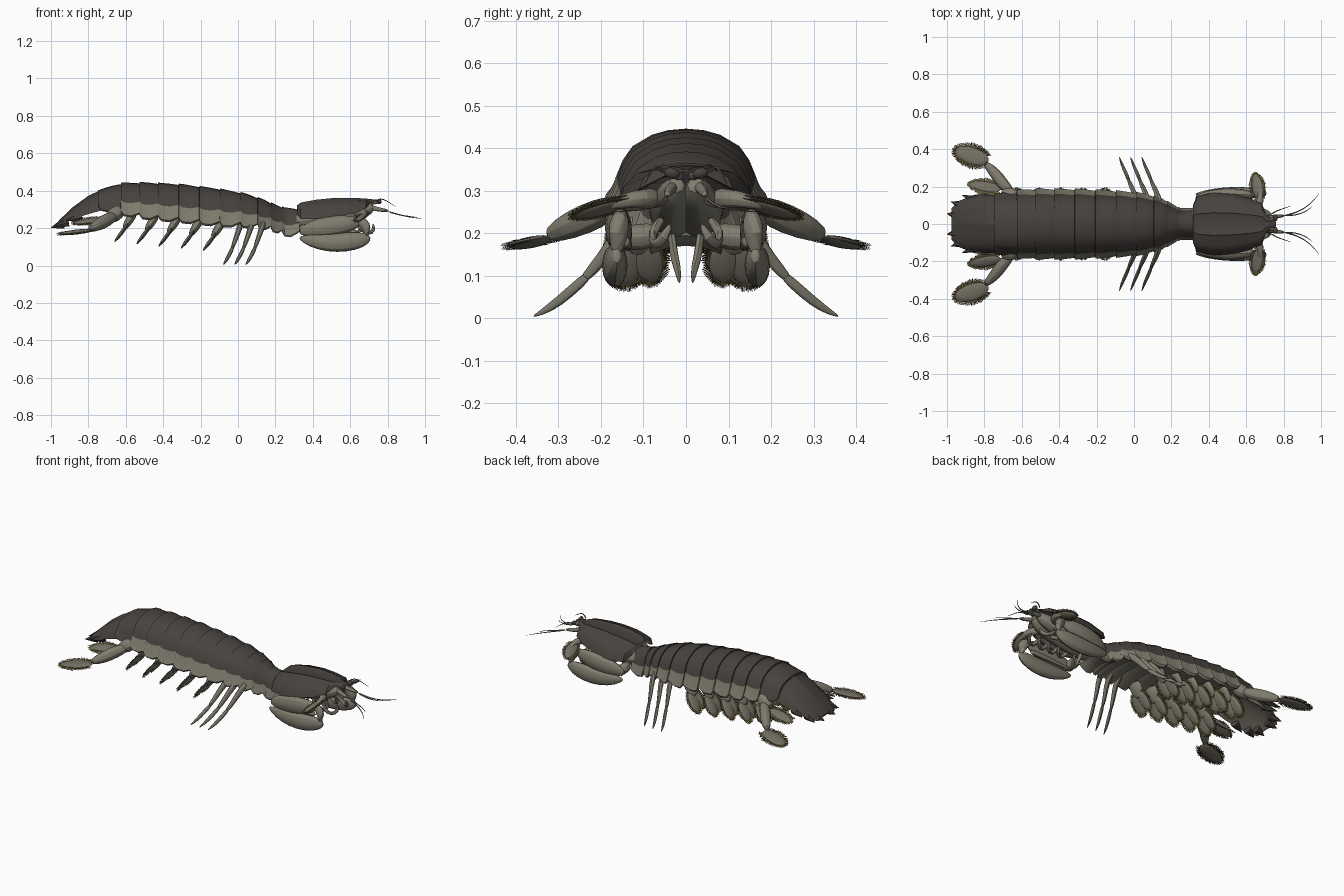
import bpy, bmesh, math, random
from mathutils import Vector, Matrix

random.seed(4)
if "Cube" in bpy.data.objects:
    bpy.data.objects.remove(bpy.data.objects["Cube"])


def material(name, colour):
    m = bpy.data.materials.new(name)
    m.use_nodes = True
    m.diffuse_color = (*colour, 1)
    m.node_tree.nodes["Principled BSDF"].inputs["Base Color"].default_value = (*colour, 1)
    return m


DARK = material("shell dark brown", (0.064, 0.055, 0.048))
PALE = material("underside khaki grey", (0.217, 0.201, 0.157))
MID = material("paddle grey brown", (0.175, 0.16, 0.125))
HAIR = material("fringe olive", (0.125, 0.098, 0.04))
built = []


def finish(name, bm, mats, mirror=False, smooth=0):
    bmesh.ops.recalc_face_normals(bm, faces=bm.faces[:])
    mesh = bpy.data.meshes.new(name)
    bm.to_mesh(mesh)
    bm.free()
    for m in mats:
        mesh.materials.append(m)
    ob = bpy.data.objects.new(name, mesh)
    bpy.context.collection.objects.link(ob)
    if mirror:
        mod = ob.modifiers.new("mirror", 'MIRROR')
        mod.use_axis = (False, True, False)
        mod.use_mirror_merge = False
    if smooth:
        mod = ob.modifiers.new("smooth", 'SUBSURF')
        mod.levels = mod.render_levels = smooth
    built.append(ob)


def loft(name, rings, mats, rule=lambda k: 0, **options):
    """Skin closed rings of points and cap both ends; rule picks the material by ring side."""
    bm = bmesh.new()
    rows = [[bm.verts.new(p) for p in ring] for ring in rings]
    n = len(rows[0])
    for a, b in zip(rows, rows[1:]):
        for k in range(n):
            f = bm.faces.new((a[k], a[(k + 1) % n], b[(k + 1) % n], b[k]))
            f.material_index = rule(k)
    for row in (rows[0], rows[-1]):
        bm.faces.new(row).material_index = len(mats) - 1
    finish(name, bm, mats, **options)


def limb(name, points, radii, mat, squash=1.0, sides=8, smooth=1):
    """Tapered, mirrored tube along a path, optionally flattened sideways."""
    pts = [Vector(p) for p in points]
    rings = []
    for i, p in enumerate(pts):
        t = (pts[min(i + 1, len(pts) - 1)] - pts[max(i - 1, 0)]).normalized()
        u = t.cross(Vector((0, 0, 1))).normalized()
        v = t.cross(u)
        angles = [math.tau * k / sides for k in range(sides)]
        rings.append([p + radii[i] * (u * math.cos(a) * squash + v * math.sin(a)) for a in angles])
    loft(name, rings, [mat], mirror=True, smooth=smooth)


def leaf(name, base, tip, across, width, thick, mat, fringe=0.0):
    """Flattened oval blade with an optional double comb of hairs round its free end."""
    a, b = Vector(base), Vector(tip)
    mid, u = (a + b) / 2, (b - a) / 2
    w = u.cross(Vector(across)).normalized()
    v = w.cross(u).normalized() * width
    m = Matrix((u, v, w * thick)).transposed().to_4x4()
    m.translation = mid
    bm = bmesh.new()
    bmesh.ops.create_uvsphere(bm, u_segments=20, v_segments=8, radius=1, matrix=m)

    def rim(angle, out, lift):
        d = u * math.cos(angle) + v * math.sin(angle)
        return mid + d * 0.95 + d.normalized() * out + w * lift

    hairs = 80 if fringe else 0
    for k in range(hairs):
        t = (k / (hairs - 1) - 0.5) * math.radians(290)
        for side in (-1, 1):
            length = fringe * random.uniform(0.75, 1.1)
            lift = side * thick * 0.35
            corners = [rim(t - 0.035, 0, lift), rim(t + 0.035, 0, lift),
                       rim(t + 0.015, length, lift), rim(t - 0.015, length, lift)]
            bm.faces.new([bm.verts.new(c) for c in corners]).material_index = 1
    finish(name, bm, [mat, HAIR], mirror=True)


def table(rows, x):
    """Linear look-up in rows of (x, values...), sorted from front to back."""
    for p, q in zip(rows, rows[1:]):
        if x >= q[0]:
            break
    t = max(0, min(1, (p[0] - x) / (p[0] - q[0])))
    return [a + (b - a) * t for a, b in zip(p[1:], q[1:])]


def section(x, top, half, low, outline):
    side = [(y * half, low + z * (top - low)) for y, z in outline]
    return [(x, y, z) for y, z in side] + [(x, -y, z) for y, z in side[-2:0:-1]]


# Body: overlapping rings of shell, dark above and pale on the flanks and belly
BODY = [(0.32, 0.305, 0.09, 0.145), (0.25, 0.308, 0.083, 0.155), (0.2, 0.325, 0.11, 0.175),
        (0.14, 0.352, 0.142, 0.19), (0.04, 0.385, 0.165, 0.2), (-0.1, 0.41, 0.178, 0.205),
        (-0.3, 0.434, 0.186, 0.225), (-0.5, 0.444, 0.188, 0.245), (-0.62, 0.441, 0.182, 0.265),
        (-0.69, 0.422, 0.168, 0.285), (-0.75, 0.398, 0.158, 0.295)]
ARCH = [(0, 1), (.22, .98), (.42, .92), (.66, .77), (.78, .59), (.85, .41), (.92, .22), (1, .05),
        (.95, 0), (.5, .1), (0, .13)]
last = 2 * (len(ARCH) - 1)
edges = [0.32, 0.24, 0.18, 0.11, 0.02, -0.09, -0.2, -0.31, -0.42, -0.52, -0.62, -0.74]
for i, (front, back) in enumerate(zip(edges, edges[1:])):
    dark_sides = 7 if i == len(edges) - 2 else 5
    rings = []
    for t, swell, lift in ((-0.1, .93, .035), (.1, .975, .022), (.5, 1, 0), (.9, 1.015, 0), (1.06, 1.02, .018), (1.07, .94, .035)):
        x = front + (back - front) * t
        top, half, low = table(BODY, x)
        rings.append(section(x, top - (1 - swell) * 0.15, half * swell, low + lift, ARCH))
    loft(f"body_segment_{i + 1}", rings, [DARK, PALE],
         lambda k: 0 if k < dark_sides or k >= last - dark_sides else 1)

# Tail fan plate: a domed shell, paler beneath, with short broad spines along the rim
TAIL = [(-0.71, 0.412, 0.155, 0.3), (-0.8, 0.37, 0.156, 0.275), (-0.88, 0.313, 0.145, 0.25),
        (-0.94, 0.257, 0.122, 0.225), (-0.975, 0.222, 0.085, 0.205)]
DOME = [(0, 1.03), (.1, .97), (.45, .9), (.75, .66), (.92, .35), (1, 0), (.85, .08), (.45, .4), (0, .5)]
loft("tail_plate", [section(*row, DOME) for row in TAIL], [DARK, MID], lambda k: 0 if k < 5 or k >= 11 else 1)
for j, (x, y, z, dx, dy) in enumerate([(-.965, .05, .213, -.035, .005), (-.94, .105, .222, -.04, .015),
                                       (-.87, .135, .25, -.05, .02)]):
    limb(f"tail_spine_{j + 1}", [(x + .03, y - dy / 2, z + .008), (x, y, z), (x + dx, y + dy, z - .01)],
         [.026, .018, .001], DARK, sides=6, smooth=0)

# Carapace with a pale underside and two lengthwise ridges
SHIELD = [(0.315, 0.32, 0.1, 0.275), (0.335, 0.335, 0.148, 0.25), (0.42, 0.35, 0.168, 0.25),
          (0.52, 0.36, 0.162, 0.262), (0.62, 0.36, 0.138, 0.28), (0.685, 0.357, 0.11, 0.305),
          (0.705, 0.355, 0.05, 0.335), (0.76, 0.35, 0.012, 0.343)]
HOOD = [(0, 1), (.3, .98), (.36, 1.02), (.42, .94), (.7, .82), (.9, .5), (1, 0), (.88, .05), (.6, .45), (0, .6)]
loft("carapace", [section(*row, HOOD) for row in SHIELD], [DARK, PALE], lambda k: 0 if k < 7 or k >= 11 else 1)
limb("head_core", [(.28, .025, .23), (.4, .035, .25), (.55, .035, .265), (.68, .03, .29), (.73, .02, .32)],
     [.055, .06, .055, .045, .02], PALE)

# Eyes and feelers
limb("eye_stalk", [(.7, .012, .335), (.735, .025, .338), (.75, .032, .342)], [.014, .012, .012], MID)
leaf("eye", (.755, .015, .337), (.755, .052, .346), (1, 0, 0), .013, .013, DARK)
limb("antennule_base", [(.69, .025, .315), (.75, .04, .3), (.81, .045, .29)], [.016, .013, .009], PALE)
for name, path in {
    "long_feeler": [(.80, .045, .29), (.87, .06, .268), (.94, .1, .255), (1, .175, .25)],
    "middle_feeler": [(.80, .045, .29), (.86, .045, .27), (.92, .065, .262), (.96, .1, .258)],
    "short_feeler": [(.73, .05, .34), (.76, .07, .36), (.79, .08, .35), (.85, .1, .31)],
}.items():
    limb(name, path, [.006, .004, .003, .001], MID, sides=5)
limb("antenna_base", [(.62, .06, .28), (.67, .1, .285), (.68, .15, .275), (.67, .19, .265)], [.028, .025, .018, .012], PALE)
leaf("antenna_scale", (.675, .13, .278), (.647, .264, .24), (1, 0, .45), .032, .011, MID, .018)

# Folded striking claws
limb("claw_shoulder", [(.36, .06, .2), (.35, .11, .19), (.37, .15, .19)], [.03, .035, .032], PALE)
limb("claw_upper_arm", [(.325, .14, .175), (.38, .152, .195), (.48, .16, .208), (.58, .16, .222), (.66, .15, .235)],
     [.014, .048, .062, .054, .024], PALE, .6)
limb("claw_wrist", [(.63, .15, .25), (.67, .155, .232), (.69, .16, .195), (.685, .165, .15)],
     [.014, .034, .036, .024], PALE, .75)
limb("claw_hand", [(.71, .162, .15), (.67, .165, .138), (.58, .168, .124), (.48, .168, .12), (.38, .162, .133), (.325, .158, .15)],
     [.014, .046, .058, .053, .036, .008], PALE, .6)
limb("claw_finger", [(.34, .135, .16), (.42, .135, .17), (.54, .138, .178), (.65, .142, .18)],
     [.004, .014, .02, .02], PALE, .7, 6)

# Small feeding limbs under the head, the last pair hanging straight down
for j in range(4):
    x = .42 + .07 * j
    limb(f"feeding_limb_{j + 1}", [(x, .05, .24), (x + .02, .085, .2), (x + .07, .075, .165), (x + .1, .05, .19), (x + .09, .035, .225)],
         [.014, .016, .014, .018, .006], PALE, .8, 6)
limb("hanging_limb", [(.4, .035, .22), (.42, .03, .15), (.43, .02, .12), (.44, .015, .08)], [.014, .014, .013, .004], PALE, .8, 6)

# Three pairs of walking legs
for j in range(3):
    x = .01 + .06 * j
    limb(f"walking_leg_{j + 1}", [(x + .012, .08, .24), (x, .15, .21), (x - .025, .2, .135), (x - .043, .245, .088)],
         [.022, .023, .016, .014], PALE, .75)
    limb(f"walking_foot_{j + 1}", [(x - .034, .225, .106), (x - .055, .275, .06), (x - .075, .32, .024), (x - .09, .362, .003)],
         [.014, .014, .012, .002], PALE, .75)

# Five pairs of fringed swimming paddles
for j in range(5):
    x, z = -.1 - .118 * j, .2 + .012 * j
    limb(f"paddle_stem_{j + 1}", [(x + .02, .1, z + .04), (x - .005, .105, z), (x - .04, .11, z - .055)],
         [.022, .026, .016], PALE, 1.9)
    leaf(f"paddle_outer_{j + 1}", (x - .015, .125, z - .02), (x - .088, .148, z - .122), (0, 1, 0), .04, .009, PALE, .02)
    leaf(f"paddle_inner_{j + 1}", (x - .01, .09, z - .02), (x - .08, .085, z - .115), (0, 1, 0), .034, .009, PALE, .018)

# Side tail fans
limb("fan_root", [(-.62, .13, .305), (-.66, .16, .268), (-.71, .175, .245)], [.04, .046, .028], PALE)
limb("fan_arm", [(-.65, .165, .268), (-.7, .21, .245), (-.74, .27, .22), (-.8, .33, .193)],
     [.026, .04, .038, .02], PALE, .9)
limb("fan_spike", [(-.69, .15, .25), (-.78, .16, .235), (-.88, .15, .215)], [.022, .014, .002], PALE, .8, 6)
leaf("outer_fan", (-.778, .335, .19), (-.953, .393, .168), (0, 1, -.12), .046, .012, MID, .026)
leaf("inner_fan", (-.71, .185, .25), (-.876, .213, .226), (0, 1, -.45), .03, .01, MID, .022)

bpy.ops.object.select_all(action='DESELECT')
for ob in built:
    ob.select_set(True)
bpy.context.view_layer.objects.active = built[0]
bpy.ops.object.shade_smooth_by_angle(angle=math.radians(35))
